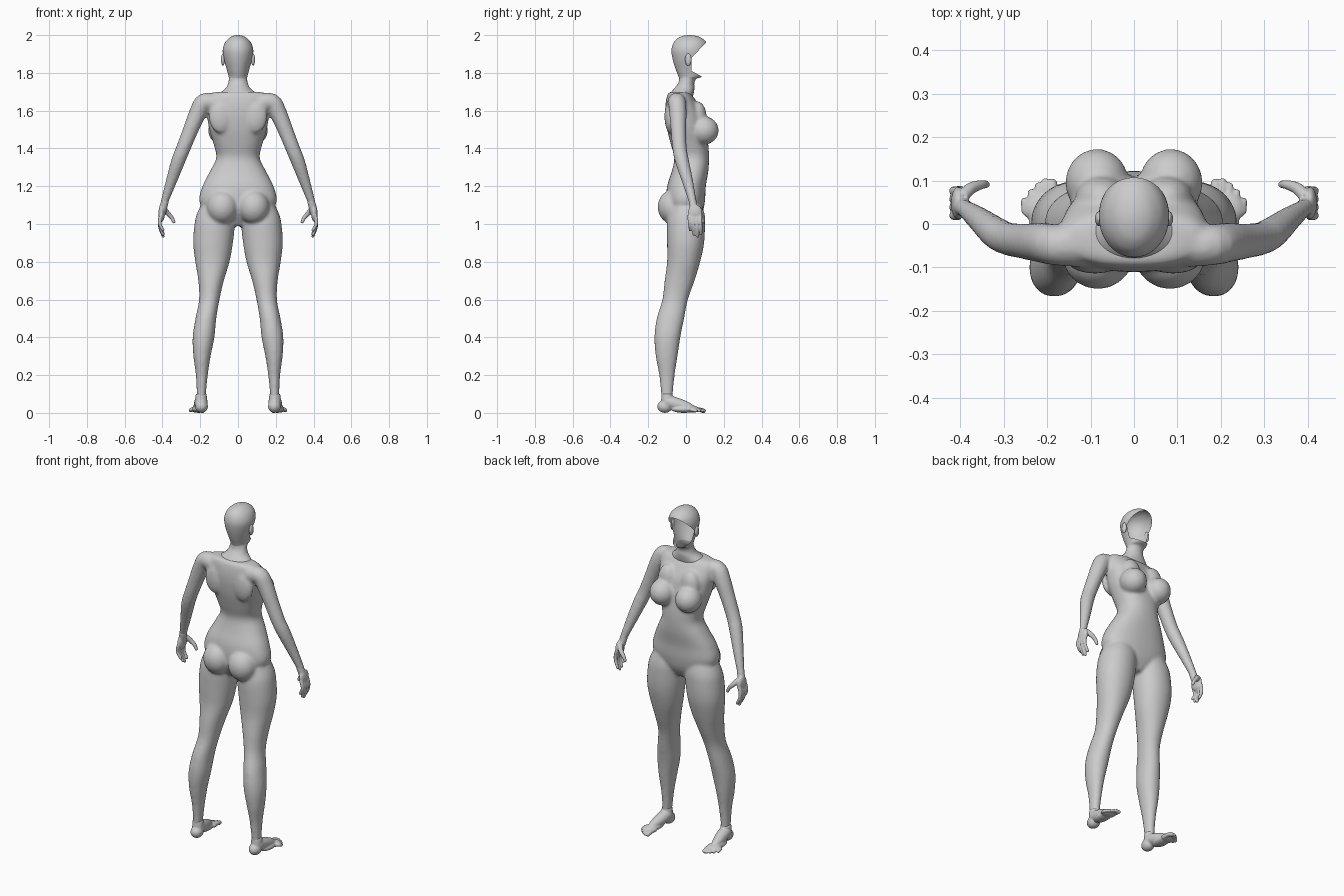
import bpy, bmesh, math
from mathutils import Vector, Matrix

if "Cube" in bpy.data.objects:
    bpy.data.objects.remove(bpy.data.objects["Cube"])

grey = bpy.data.materials.new("plain grey")
grey.diffuse_color = (0.6, 0.6, 0.6, 1)
grey.use_nodes = True
grey.node_tree.nodes["Principled BSDF"].inputs["Base Color"].default_value = grey.diffuse_color


def smooth_rows(rows, steps=4):
    """Catmull-Rom interpolation of equal-length number rows."""
    out = []
    for i in range(len(rows) - 1):
        p = [rows[max(0, min(len(rows) - 1, i + k))] for k in (-1, 0, 1, 2)]
        for s in range(steps):
            t = s / steps
            out.append([0.5 * (2 * b + (c - a) * t + (2 * a - 5 * b + 4 * c - d) * t * t
                               + (3 * b - a - 3 * c + d) * t ** 3) for a, b, c, d in zip(*p)])
    return out + [list(rows[-1])]


def skin(bm, rings):
    loops = [[bm.verts.new(p) for p in r] for r in rings]
    n = len(loops[0])
    for a, b in zip(loops, loops[1:]):
        for i in range(n):
            bm.faces.new((a[i], a[(i + 1) % n], b[(i + 1) % n], b[i]))
    bm.faces.new(loops[0])
    bm.faces.new(loops[-1])


def loft(bm, rows, side=1, power=2.0, n=40):
    """Stack of ovals given as z, x min, x max, y min, y max."""
    rings = []
    for z, x0, x1, y0, y1 in smooth_rows(rows):
        ring = []
        for i in range(n):
            a = 2 * math.pi * i / n
            c, s = math.cos(a), math.sin(a)
            c = math.copysign(abs(c) ** (2 / power), c)
            s = math.copysign(abs(s) ** (2 / power), s)
            ring.append((side * ((x0 + x1) / 2 + (x1 - x0) / 2 * c),
                         (y0 + y1) / 2 + (y1 - y0) / 2 * s, z))
        rings.append(ring)
    skin(bm, rings)


def tube(bm, path, side=1, n=16):
    """Round limb along points given as x, y, z, radius, with a rounded tip."""
    rows = smooth_rows(path)
    pts = [Vector((side * r[0], r[1], r[2])) for r in rows]
    rings = []
    for i, p in enumerate(pts):
        d = (pts[min(i + 1, len(pts) - 1)] - pts[max(i - 1, 0)]).normalized()
        u = d.cross(Vector((0, 1, 0.01)) if abs(d.y) < 0.8 else Vector((0, 0, 1))).normalized()
        v = d.cross(u)
        rings.append([p + rows[i][3] * (math.cos(2 * math.pi * k / n) * u
                                        + math.sin(2 * math.pi * k / n) * v) for k in range(n)])
    skin(bm, rings)
    ball(bm, pts[-1], [rows[-1][3]] * 3)


def ball(bm, c, r, side=1):
    m = Matrix.Translation((side * c[0], c[1], c[2])) @ Matrix.Diagonal((*r, 1))
    bmesh.ops.create_uvsphere(bm, u_segments=24, v_segments=16, radius=1, matrix=m)


def finish(bm, name, voxel=0, repeat=3):
    if voxel:
        bmesh.ops.recalc_face_normals(bm, faces=bm.faces[:])
    me = bpy.data.meshes.new(name)
    bm.to_mesh(me)
    bm.free()
    me.materials.append(grey)
    for f in me.polygons:
        f.use_smooth = True
    ob = bpy.data.objects.new(name, me)
    bpy.context.collection.objects.link(ob)
    if voxel:
        m = ob.modifiers.new("fuse", 'REMESH')
        m.mode = 'VOXEL'
        m.voxel_size = voxel
        m.use_smooth_shade = True
        m = ob.modifiers.new("soften", 'SMOOTH')
        m.factor = 0.5
        m.iterations = repeat
    return ob


# Body: trunk, chest, seat, legs and arms fused into one skin
bm = bmesh.new()
trunk = [(0.99, .05, -.05, .05), (1.05, .16, -.09, .085), (1.12, .205, -.105, .10),
         (1.2, .188, -.10, .105), (1.28, .148, -.075, .118), (1.35, .115, -.062, .122),
         (1.42, .128, -.08, .118), (1.5, .152, -.10, .105), (1.58, .165, -.11, .09),
         (1.64, .17, -.108, .06), (1.685, .16, -.098, .03), (1.70, .11, -.085, .01)]
loft(bm, [(z, -x, x, a, b) for z, x, a, b in trunk], power=2.3)
leg = [(1.15, .03, .17, -.07, .07), (1.06, .014, .215, -.09, .095), (1.0, .016, .23, -.10, .10),
       (.9, .027, .237, -.10, .096), (.8, .045, .226, -.10, .075), (.7, .075, .21, -.113, .045),
       (.6, .098, .206, -.125, .01), (.5, .115, .225, -.155, -.01), (.4, .125, .24, -.167, -.03),
       (.3, .145, .236, -.16, -.045), (.2, .16, .223, -.142, -.06), (.1, .17, .218, -.132, -.07),
       (.06, .172, .216, -.13, -.07)]
arm = [(.12, -.05, 1.64, .05), (.18, -.048, 1.645, .047), (.212, -.043, 1.59, .046),
       (.25, -.04, 1.5, .041), (.29, -.034, 1.4, .038), (.318, -.02, 1.33, .037),
       (.355, .01, 1.22, .029), (.388, .035, 1.12, .021), (.395, .04, 1.09, .021)]
for s in (1, -1):
    loft(bm, leg, s, 2.1)
    tube(bm, arm, s, 24)
    ball(bm, (.085, .095, 1.495), (.073, .078, .075), s)      # chest
    ball(bm, (.075, .06, 1.56), (.06, .05, .09), s)           # upper chest slope
    ball(bm, (.083, -.07, 1.09), (.082, .08, .09), s)         # seat
    ball(bm, (.09, -.082, 1.57), (.065, .032, .09), s)        # shoulder blade
finish(bm, "body", 0.009, 5)

# Head and neck: open shell with the face cut away
bm = bmesh.new()
head = [(1.655, .14, -.098, .03), (1.69, .10, -.085, .04), (1.72, .064, -.06, .045),
        (1.745, .052, -.042, .044), (1.768, .048, -.036, .055), (1.782, .05, -.04, .086),
        (1.82, .06, -.055, .10), (1.87, .074, -.07, .11), (1.92, .081, -.077, .114),
        (1.96, .069, -.066, .108), (1.985, .046, -.042, .082), (1.996, .025, -.015, .052),
        (2.0, .006, .01, .026)]
loft(bm, [(z, -x, x, a, b) for z, x, a, b in head])
bmesh.ops.recalc_face_normals(bm, faces=bm.faces[:])
planes = [(Vector((0, .03, 1.88)), Vector((0, 1, 0))),
          (Vector((0, .03, 1.88)), Vector((0, .085, -.08))),
          (Vector((0, .03, 1.81)), Vector((0, .03, .055)))]
for co, no in planes:
    bmesh.ops.bisect_plane(bm, geom=bm.verts[:] + bm.edges[:] + bm.faces[:],
                           plane_co=co, plane_no=no)
face = [f for f in bm.faces
        if all((f.calc_center_median() - co).dot(no) > 0 for co, no in planes)]
bmesh.ops.delete(bm, geom=face, context='FACES')
finish(bm, "head")

for s, label in ((1, "right"), (-1, "left")):
    # Ear
    bm = bmesh.new()
    ball(bm, (.08, .012, 1.87), (.010, .017, .032), s)
    finish(bm, label + "_ear")

    # Hand: wrist, palm, four fingers and thumb
    bm = bmesh.new()
    tube(bm, [(.385, .033, 1.125, .02), (.395, .04, 1.09, .021), (.402, .045, 1.06, .02)], s)
    ball(bm, (.404, .048, 1.058), (.017, .038, .046), s)
    for i, tip in enumerate((.968, .945, .935, .95)):
        y = .019 + .019 * i
        tube(bm, [(.404, y, 1.05, .011), (.414, y, 1.02, .0105),
                  (.412, y + .002, (1.02 + tip) / 2, .0095), (.396, y + .004, tip, .008)], s, 12)
    tube(bm, [(.395, .062, 1.085, .015), (.375, .082, 1.06, .014),
              (.352, .09, 1.035, .011), (.34, .091, 1.012, .009)], s, 12)
    finish(bm, label + "_hand", 0.004)

    # Foot: ankle, heel, instep, ball and five toes
    bm = bmesh.new()
    tube(bm, [(.195, -.10, .10, .029), (.195, -.10, .07, .032), (.194, -.10, .045, .033)], s)
    ball(bm, (.193, -.112, .034), (.034, .04, .034), s)
    tube(bm, [(.195, -.10, .06, .035), (.2, -.05, .047, .034),
              (.207, 0, .033, .028), (.212, .04, .02, .018)], s)
    ball(bm, (.208, -.01, .02), (.035, .07, .02), s)
    ball(bm, (.212, .035, .019), (.042, .036, .018), s)
    for i, tip in enumerate((.092, .097, .087, .072, .052)):
        x, r = .183 + .016 * i, .0125 if i == 0 else .009
        tube(bm, [(x, .03, .018, r), (x + .003, tip - .025, .017, r),
                  (x + .005, tip, .011, r)], s, 12)
    finish(bm, label + "_foot", 0.0045)
